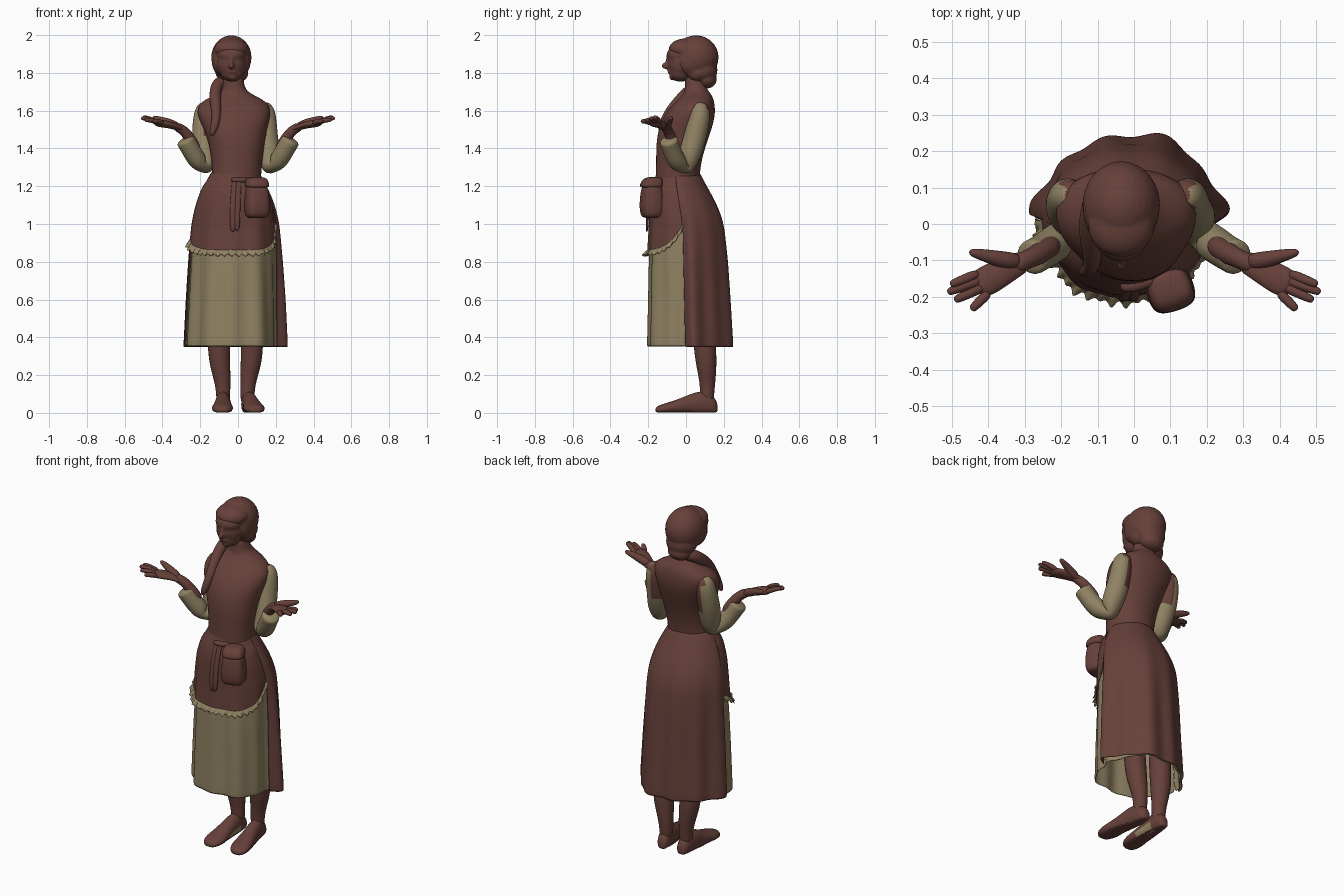
import bpy, bmesh
from math import sin, cos, pi, radians, exp
from mathutils import Vector, Matrix

if "Cube" in bpy.data.objects:
    bpy.data.objects.remove(bpy.data.objects["Cube"], do_unlink=True)


def material(name, rgb):
    m = bpy.data.materials.new(name)
    m.use_nodes = True
    m.diffuse_color = (*rgb, 1)
    m.node_tree.nodes["Principled BSDF"].inputs["Base Color"].default_value = (*rgb, 1)
    return m


BROWN = material("reddish_brown", (0.135, 0.052, 0.042))
TAN = material("linen_tan", (0.28, 0.225, 0.125))


def finish(name, bm, mat, subsurf=0, thick=0.0):
    bmesh.ops.remove_doubles(bm, verts=bm.verts, dist=1e-5)
    bmesh.ops.recalc_face_normals(bm, faces=bm.faces)
    for f in bm.faces:
        f.smooth = True
    me = bpy.data.meshes.new(name)
    bm.to_mesh(me)
    bm.free()
    me.materials.append(mat)
    ob = bpy.data.objects.new(name, me)
    bpy.context.collection.objects.link(ob)
    if thick:
        ob.modifiers.new("thickness", "SOLIDIFY").thickness = thick
    if subsurf:
        mod = ob.modifiers.new("smooth", "SUBSURF")
        mod.levels = mod.render_levels = subsurf
    return ob


def skin(name, rings, mat, closed=True, subsurf=2, thick=0.0):
    """Bridge a list of point rings into a surface."""
    bm = bmesh.new()
    rows = [[bm.verts.new(p) for p in r] for r in rings]
    n = len(rows[0])
    for a, b in zip(rows, rows[1:]):
        for i in range(n if closed else n - 1):
            j = (i + 1) % n
            bm.faces.new((a[i], a[j], b[j], b[i]))
    if closed:
        bm.faces.new(rows[0])
        bm.faces.new(rows[-1])
    return finish(name, bm, mat, subsurf, thick)


def tube(name, pts, mat, up=(0, 1, 0), flat=1.0, n=10):
    """Sweep an oval along points given as x, y, z, radius."""
    c = [Vector(p[:3]) for p in pts]
    rings = []
    for i, p in enumerate(pts):
        t = (c[min(i + 1, len(c) - 1)] - c[max(i - 1, 0)]).normalized()
        side = t.cross(Vector(up)).normalized()
        top = side.cross(t)
        rings.append([c[i] + p[3] * (cos(a) * side + flat * sin(a) * top)
                      for a in (2 * pi * k / n for k in range(n))])
    return skin(name, rings, mat)


def loft(name, rows, mat, n=20, power=1.0):
    """Stack ovals given as z, x0, x1, y0, y1."""
    def co(v):
        return (1 if v > 0 else -1) * abs(v) ** power
    rings = []
    for z, x0, x1, y0, y1 in rows:
        rings.append([((x0 + x1) / 2 + (x1 - x0) / 2 * co(cos(2 * pi * k / n)),
                       (y0 + y1) / 2 + (y1 - y0) / 2 * co(sin(2 * pi * k / n)), z)
                      for k in range(n)])
    return skin(name, rings, mat)


def blobs(name, items, mat):
    """Fuse ellipsoids into one soft form."""
    bm = bmesh.new()
    for loc, size in items:
        bmesh.ops.create_uvsphere(bm, u_segments=24, v_segments=14, radius=1,
                                  matrix=Matrix.LocRotScale(Vector(loc), None, Vector(size)))
    ob = finish(name, bm, mat)
    r = ob.modifiers.new("fuse", "REMESH")
    r.mode, r.voxel_size, r.use_smooth_shade = "VOXEL", 0.006, True
    ob.modifiers.new("soften", "SMOOTH").iterations = 8


def recolor(ob, mat, rule):
    ob.data.materials.append(mat)
    for f in ob.data.polygons:
        if rule(f.center):
            f.material_index = 1


# Bodice running up into the neck
loft("bodice", [(1.19, -.145, .12, -.16, .07), (1.25, -.14, .124, -.162, .074), (1.31, -.138, .126, -.158, .078),
                (1.40, -.148, .138, -.16, .10), (1.50, -.178, .152, -.15, .137), (1.58, -.222, .178, -.115, .157),
                (1.64, -.212, .165, -.065, .152), (1.675, -.14, .10, -.025, .142), (1.70, -.09, .05, -.008, .122),
                (1.735, -.077, .032, -.005, .10), (1.80, -.077, .025, -.005, .09)], BROWN, 24, .93)

# Head, hair and braid
HX = -.035
blobs("face", [((HX, -.015, 1.85), (.08, .081, .09)), ((HX + .003, -.028, 1.80), (.06, .06, .047)),
               ((HX, -.025, 1.895), (.078, .078, .055)),
               ((HX + .005, -.07, 1.778), (.022, .02, .018)), ((HX, -.102, 1.838), (.014, .028, .02)),
               ((HX, -.09, 1.865), (.012, .018, .03)), ((HX + .003, -.086, 1.806), (.022, .012, .011))], BROWN)
blobs("hair", [((HX, .052, 1.882), (.107, .121, .117)), ((HX, .0, 1.925), (.092, .092, .058)),
               ((HX - .05, .03, 1.86), (.054, .075, .075)), ((HX + .05, .03, 1.86), (.052, .075, .075)),
               ((HX, .09, 1.815), (.088, .077, .075)), ((HX, .108, 1.765), (.07, .055, .048)),
               ((HX + .048, .06, 1.80), (.042, .055, .045))], BROWN)
tube("braid", [(-.05, .11, 1.765, .037), (-.108, .075, 1.745, .038), (-.122, .01, 1.70, .034),
               (-.12, -.05, 1.64, .03), (-.112, -.098, 1.58, .026), (-.122, -.125, 1.52, .024),
               (-.143, -.133, 1.465, .013)], BROWN)

# Skirt profile: z, half width, centre y, half depth
PROFILE = [(1.28, .125, -.042, .112), (1.24, .138, -.04, .122), (1.2, .165, -.035, .14), (1.1, .2, -.015, .172),
           (1.0, .221, .004, .19), (.8, .236, .008, .206), (.6, .247, .012, .213), (.34, .26, .017, .224)]


def skirt_point(z, a, off):
    for p, q in zip(PROFILE, PROFILE[1:]):
        if z >= q[0]:
            break
    t = (p[0] - z) / (p[0] - q[0])
    rx, cy, ry = (p[i] + (q[i] - p[i]) * t for i in (1, 2, 3))
    fold = .011 * (.6 * sin(11 * a + .6) + .6 * sin(6 * a + 1))
    fold -= .02 * exp(-((a - 2.3) / .4) ** 2) + .012 * exp(-((a - .6) / .3) ** 2)
    off += fold * min(1, max(0, (1.2 - z) / .6))
    return Vector((-.015 + (rx + off) * cos(a), cy + (ry + off) * sin(a), z))


def panel(name, a0, a1, top, bottom, off, mat, cols=60, rows=14):
    rings = []
    for j in range(rows + 1):
        t, ring = j / rows, []
        for i in range(cols + 1):
            a = radians(a0 + (a1 - a0) * i / cols)
            z = top(a) + (bottom(a) - top(a)) * t
            ring.append(skirt_point(z, a, off(a, t)))
        rings.append(ring)
    return skin(name, rings, mat, closed=False, subsurf=1, thick=.004)


def hem(a):
    rise = .15 if cos(a) > 0 else .06
    return .84 + rise * min(1, abs(a + pi / 2) / radians(84)) ** 4


def tuck(a):
    """The front layers sit further in on the left side."""
    return .045 * max(0, cos(a)) ** 4


def over_offset(a, t):
    return .011 * min(1, 6 * t) - .045 * t * exp(-((a + radians(7)) / radians(7)) ** 2)


def apron_offset(a, t):
    return .010 * min(1, 4 * t) - .45 * tuck(a) * t


def ruffle_offset(a, t):
    wave = .018 + .007 * sin(46 * a) + .005 * sin(31 * a)
    return .010 - .45 * tuck(a) + t * wave * (1 - .5 * max(0, cos(a)))


panel("underskirt", -180, 180, lambda a: 1.2, lambda a: .35, lambda a, t: -.002 - t * tuck(a), TAN, 90)
panel("overskirt", -7, 178, lambda a: 1.275, lambda a: .347, over_offset, BROWN, 80)
panel("apron", -183, -6, lambda a: 1.275, hem, apron_offset, BROWN)
panel("apron_ruffle", -181, -6, lambda a: hem(a) + .025, lambda a: hem(a) - .006 + .006 * sin(43 * a),
      ruffle_offset, TAN, 200, 3)

# Belt pouch with flap, and hanging ties
for name, rows in (
        ("pouch", [(1.03, -.045, .045, -.035, .035), (1.045, -.066, .066, -.057, .057),
                   (1.11, -.068, .068, -.062, .062), (1.19, -.058, .058, -.052, .052),
                   (1.21, -.05, .05, -.04, .04)]),
        ("pouch_flap", [(1.19, -.06, .06, -.058, .055), (1.205, -.063, .063, -.06, .055),
                        (1.23, -.06, .06, -.05, .055), (1.25, -.045, .045, -.025, .05)])):
    ob = loft(name, rows, BROWN, 16, .65)
    ob.location = (.1, -.182, 0)
    ob.rotation_euler.z = radians(18)
tube("pouch_strap", [(.06, -.15, 1.235, .018), (.0, -.17, 1.23, .02), (-.04, -.172, 1.235, .016)],
     BROWN, (0, 0, 1), .8)
for k, (x, low) in enumerate(((-.026, .95), (-.004, .955))):
    tube(f"apron_tie_{k + 1}", [(x + .01, -.17, 1.24, .014), (x + .004, -.19, 1.18, .016),
                               (x, -.204, 1.08, .017), (x - .002, -.207, low, .017)], BROWN, flat=.5)

# Arms with loose sleeves and open hands; the bodice wraps over the inner shoulder
for side, s, sx in (("right", -1, .183), ("left", 1, .148)):
    def swept(part, pts, mat, **kw):
        return tube(f"{side}_{part}", [(s * x, y, z, r) for x, y, z, r in pts], mat, **kw)

    sleeve = swept("sleeve", [(sx - .02, .08, 1.64, .026), (sx - .005, .078, 1.612, .05), (sx, .07, 1.55, .058),
                              (sx + .002, .045, 1.45, .062), (.17, .015, 1.35, .06), (.17, -.015, 1.292, .054),
                              (.2, -.04, 1.315, .053), (.24, -.07, 1.375, .05), (.272, -.088, 1.43, .049),
                              (.285, -.094, 1.452, .052)], TAN, n=16)
    recolor(sleeve, BROWN, lambda c: c.z > 1.48 and s * c.x < sx + .008)
    swept("forearm", [(.215, -.052, 1.38, .036), (.255, -.08, 1.455, .032), (.29, -.096, 1.5, .027),
                      (.335, -.118, 1.52, .027)], BROWN)
    swept("palm", [(.285, -.093, 1.495, .03), (.34, -.12, 1.52, .037), (.39, -.148, 1.53, .045),
                   (.44, -.175, 1.536, .042)], BROWN, up=(0, 0, 1), flat=.48)
    swept("thumb", [(.31, -.105, 1.51, .026), (.365, -.098, 1.535, .025), (.41, -.086, 1.552, .018),
                    (.455, -.076, 1.566, .011)], BROWN, up=(0, 0, 1))
    for k, (tx, ty, tz) in enumerate(((.505, -.167, 1.565), (.513, -.188, 1.56), (.494, -.21, 1.55),
                                      (.447, -.236, 1.542))):
        off = (1.5 - k) * .019
        base = Vector((.41 + .47 * off, -.16 + .88 * off, 1.533))
        tip = Vector((tx, ty, tz))
        path = [base.lerp(tip, f) + Vector((0, 0, h)) for f, h in ((0, 0), (.5, .006), (.85, .004), (1, 0))]
        swept(f"finger_{k + 1}", [(*p, r) for p, r in zip(path, (.016, .015, .013, .01))],
              BROWN, up=(0, 0, 1), n=8)

# Legs and shoes; the right shoe has a pale patch along its inner arch
for side, knee, ankle, toe in (("right", -.103, -.078, -.083), ("left", .075, .05, .09)):
    tube(f"{side}_leg", [(knee, .085, .55, .062), (knee, .097, .38, .063), (knee * .95, .107, .27, .06),
                         (ankle * 1.05, .114, .17, .045), (ankle, .112, .1, .039), (ankle, .11, .04, .038)], BROWN)
    rings = []
    for y, w, h in ((.168, .02, .05), (.148, .036, .085), (.09, .042, .115), (.03, .043, .1),
                    (-.03, .05, .074), (-.09, .06, .055), (-.135, .052, .042), (-.163, .024, .03)):
        cx = ankle + (toe - ankle) * (.15 - y) / .28
        rings.append([(cx + w * cos(a), y, max(.002, h * (.45 + .6 * sin(a))))
                      for a in (2 * pi * k / 14 for k in range(14))])
    shoe = skin(f"{side}_shoe", rings, BROWN)
    if side == "right":
        recolor(shoe, TAN, lambda c: c.x > ankle + .01 and -.05 < c.y < .09 and c.z < .045)
    tube(f"{side}_sole", [(ankle, .15, .007, .026), (ankle, .09, .007, .032),
                          (toe, -.08, .007, .046), (toe, -.14, .007, .03)], BROWN, up=(0, 0, 1), flat=.16)
